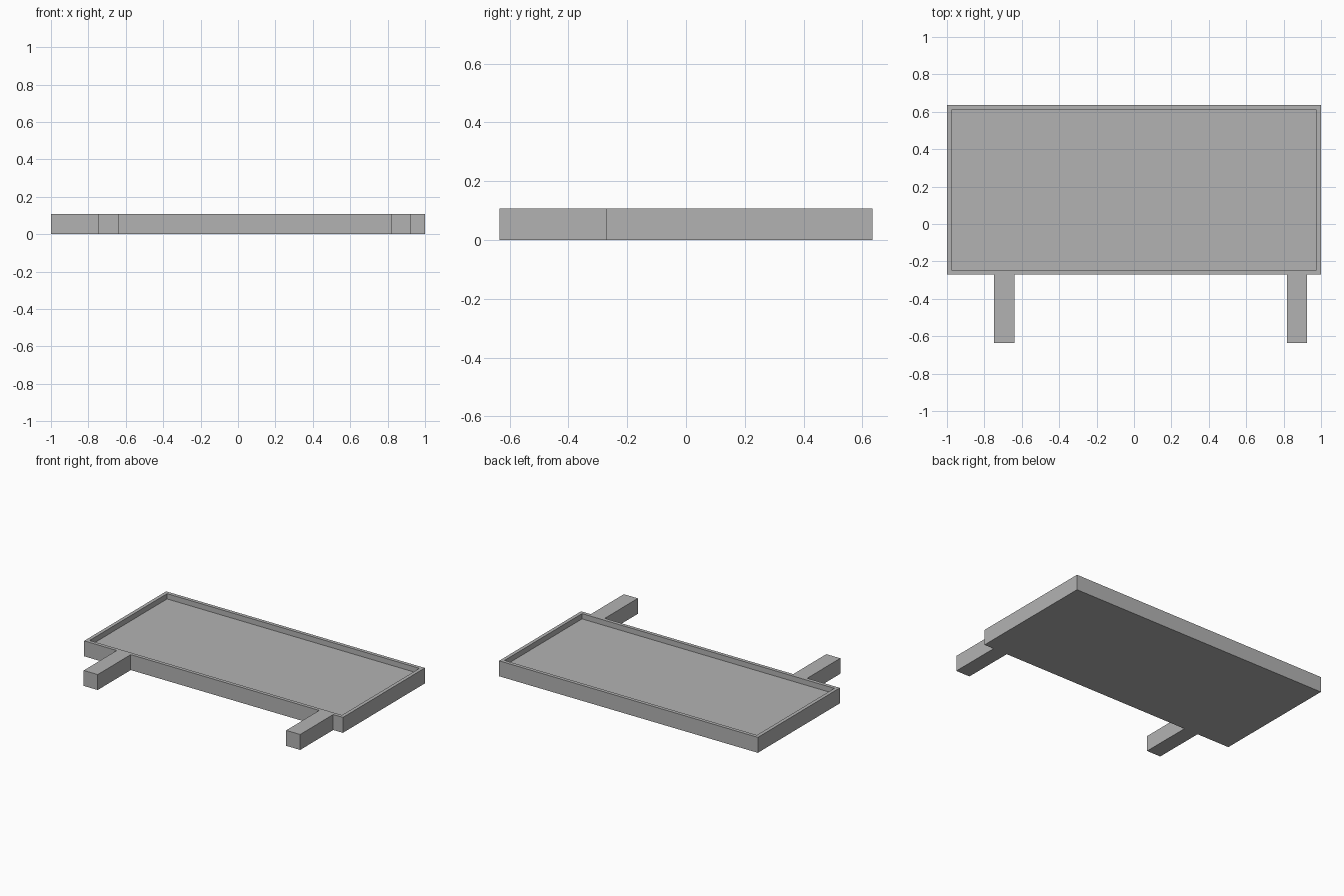
import bpy
import bmesh
from mathutils import Matrix, Vector

cube = bpy.data.objects.get("Cube")
if cube:
    bpy.data.objects.remove(cube, do_unlink=True)

grey = bpy.data.materials.new("plain_grey")
grey.use_nodes = True
grey.diffuse_color = (0.45, 0.45, 0.45, 1)
grey.node_tree.nodes["Principled BSDF"].inputs["Base Color"].default_value = grey.diffuse_color

HEIGHT = 0.108
FRONT, BACK, LEG_END = -0.27, 0.635, -0.635
RIM = 0.035


def block(name, x0, x1, y0, y1, recess=0):
    """Box standing on the ground, optionally hollowed from the top."""
    bm = bmesh.new()
    centre = Vector(((x0 + x1) / 2, (y0 + y1) / 2, HEIGHT / 2))
    size = Vector((x1 - x0, y1 - y0, HEIGHT, 1))
    bmesh.ops.create_cube(bm, size=1, matrix=Matrix.Translation(centre) @ Matrix.Diagonal(size))
    if recess:
        bm.normal_update()
        top = max(bm.faces, key=lambda f: f.normal.z)
        # Frame the top, then step straight down to the sunken floor
        bmesh.ops.inset_region(bm, faces=[top], thickness=RIM)
        wall = bmesh.ops.extrude_discrete_faces(bm, faces=[top])
        for v in wall["faces"][0].verts:
            v.co.z -= recess
    bmesh.ops.recalc_face_normals(bm, faces=bm.faces)
    mesh = bpy.data.meshes.new(name)
    bm.to_mesh(mesh)
    bm.free()
    mesh.materials.append(grey)
    obj = bpy.data.objects.new(name, mesh)
    bpy.context.collection.objects.link(obj)
    return obj


# Shallow tray with a raised rim
block("tray", -1, 1, FRONT, BACK, recess=0.037)

# Two square legs, unevenly placed along the front edge
for name, x in (("right_leg", -0.748), ("left_leg", 0.817)):
    block(name, x, x + HEIGHT, LEG_END, FRONT)
